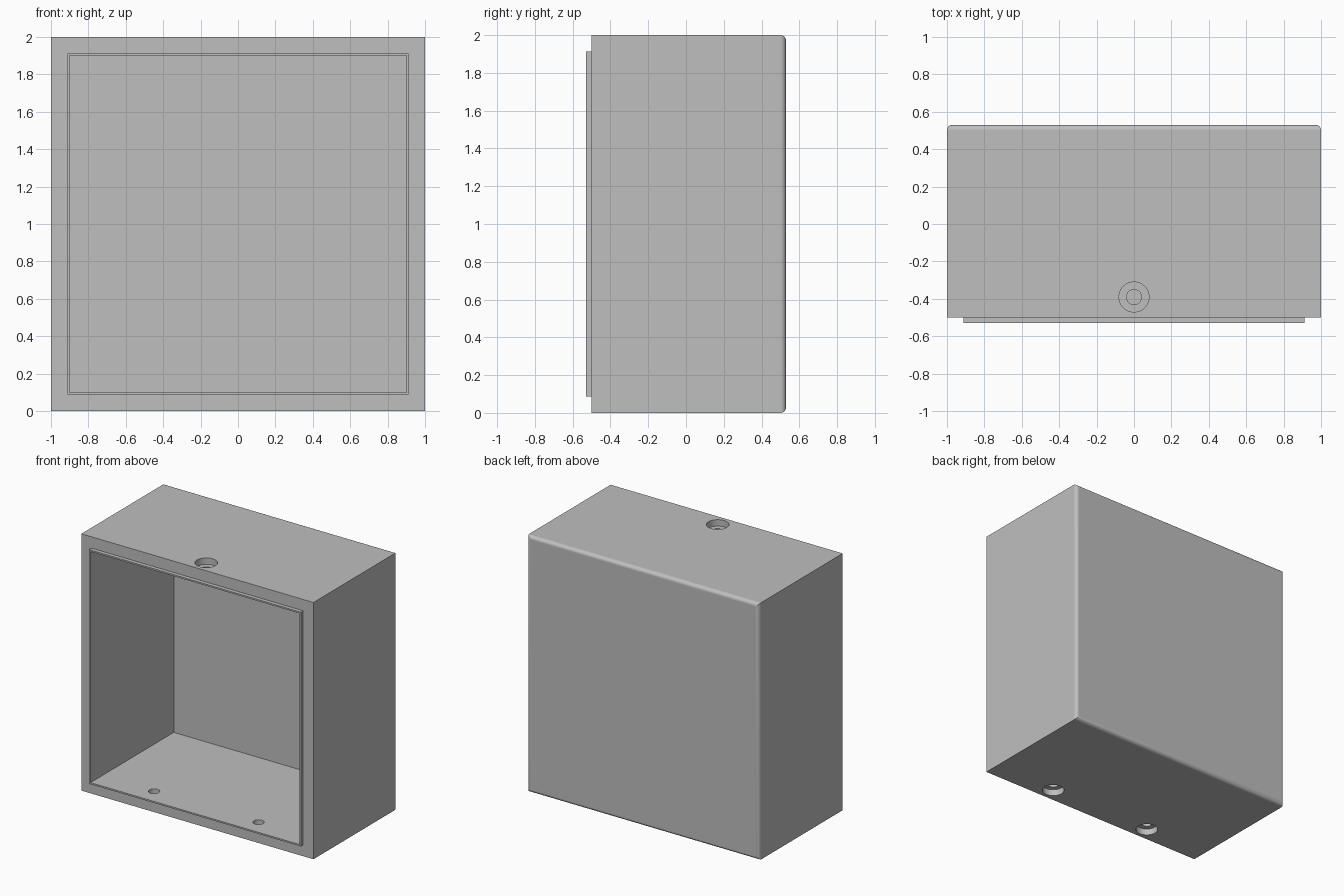
import bpy, bmesh, math
from mathutils import Matrix, Vector

default = bpy.data.objects.get("Cube")
if default:
    bpy.data.objects.remove(default, do_unlink=True)

GREY = (0.52, 0.52, 0.52, 1)
grey = bpy.data.materials.new("light grey")
grey.use_nodes = True
grey.diffuse_color = GREY
grey.node_tree.nodes["Principled BSDF"].inputs["Base Color"].default_value = GREY


def add_object(name, bm):
    mesh = bpy.data.meshes.new(name)
    bm.to_mesh(mesh)
    bm.free()
    mesh.materials.append(grey)
    obj = bpy.data.objects.new(name, mesh)
    bpy.context.collection.objects.link(obj)
    return obj


def box(name, low, high, back_radius=0):
    low, high = Vector(low), Vector(high)
    bm = bmesh.new()
    bmesh.ops.create_cube(bm, size=1)
    bmesh.ops.scale(bm, vec=high - low, verts=bm.verts)
    bmesh.ops.translate(bm, vec=(low + high) / 2, verts=bm.verts)
    if back_radius:
        rim = [e for e in bm.edges if all(v.co.y > high.y - 0.001 for v in e.verts)]
        bmesh.ops.bevel(bm, geom=rim, offset=back_radius, segments=6,
                        profile=0.5, affect='EDGES')
    return add_object(name, bm)


def cylinder(name, radius, x, y, z_low, z_high):
    bm = bmesh.new()
    bmesh.ops.create_cone(bm, cap_ends=True, segments=64, radius1=radius, radius2=radius,
                          depth=z_high - z_low,
                          matrix=Matrix.Translation((x, y, (z_low + z_high) / 2)))
    return add_object(name, bm)


def combine(target, other, operation):
    """Apply a boolean and discard the helper."""
    other.hide_render = True
    mod = target.modifiers.new(other.name, 'BOOLEAN')
    mod.object = other
    mod.operation = operation
    mod.solver = 'EXACT'
    bpy.context.view_layer.objects.active = target
    bpy.ops.object.modifier_apply(modifier=mod.name)
    bpy.data.objects.remove(other, do_unlink=True)


# Outer shell with rounded back edges
WALL, LIP = 0.1, 0.088
housing = box("housing", (-1, -0.5, 0), (1, 0.53, 2), back_radius=0.03)

# Thin raised lip around the opening, then the cavity
combine(housing, box("lip", (LIP - 1, -0.53, LIP), (1 - LIP, -0.4, 2 - LIP)), 'UNION')
combine(housing, box("cavity", (WALL - 1, -0.8, WALL), (1 - WALL, 0.495, 2 - WALL)), 'DIFFERENCE')

# Stepped holes: one through the top, two through the bottom
HOLE_Y, SINK = -0.39, 0.05
for x, top in ((0, True), (-0.45, False), (0.45, False)):
    if top:
        through, sink = (2 - 2 * WALL, 2.1), (2 - SINK, 2.1)
    else:
        through, sink = (-0.1, 2 * WALL), (-0.1, SINK)
    combine(housing, cylinder("through_hole", 0.04, x, HOLE_Y, *through), 'DIFFERENCE')
    combine(housing, cylinder("counterbore", 0.08, x, HOLE_Y, *sink), 'DIFFERENCE')

# Smooth the rounded edges and bores, keep the corners sharp
bpy.ops.object.select_all(action='DESELECT')
housing.select_set(True)
bpy.context.view_layer.objects.active = housing
bpy.ops.object.shade_smooth_by_angle(angle=math.radians(30))
normals = housing.modifiers.new("flat_face_normals", 'WEIGHTED_NORMAL')
normals.keep_sharp = True
